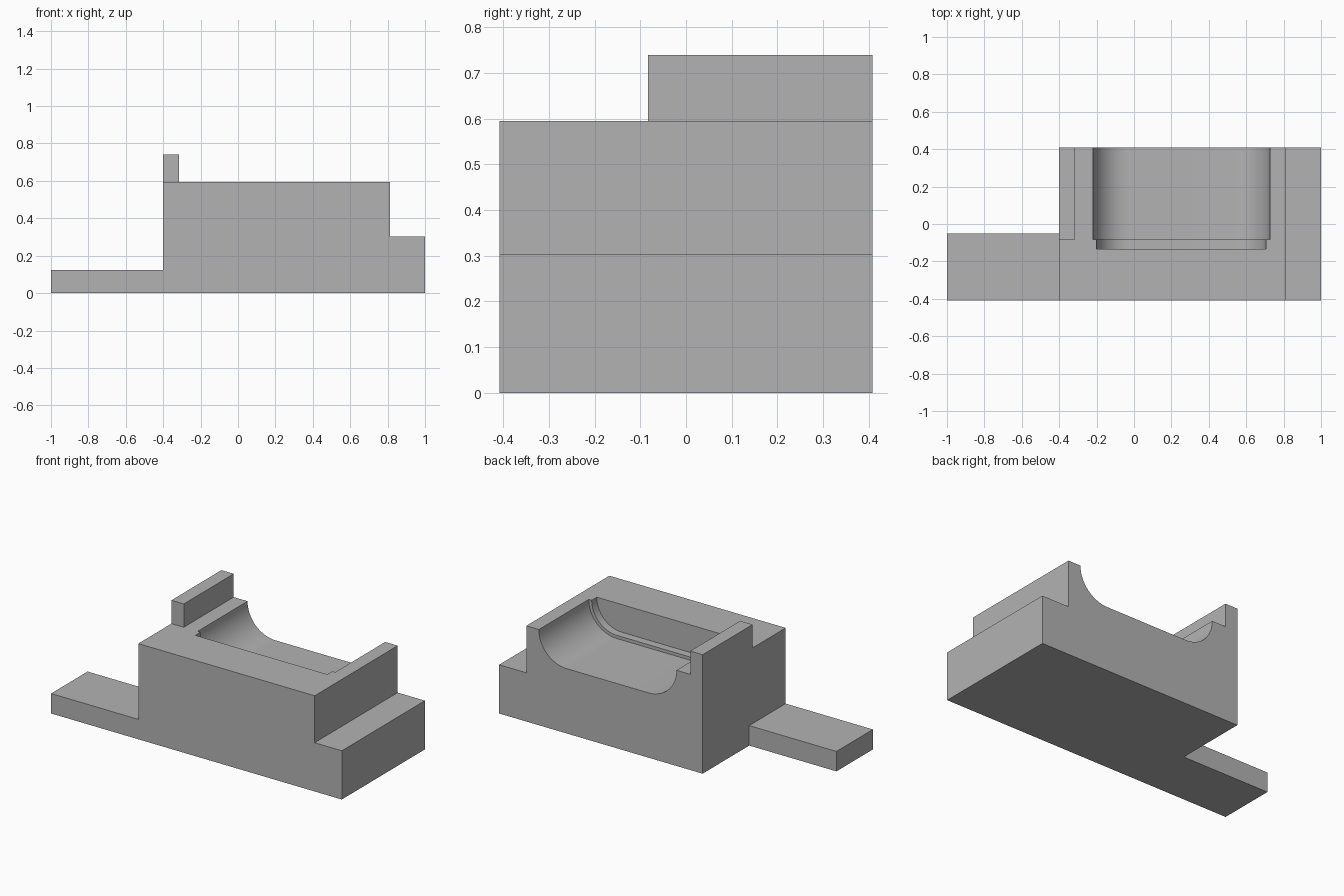
import bpy, bmesh, math

if "Cube" in bpy.data.objects:
    bpy.data.objects.remove(bpy.data.objects["Cube"], do_unlink=True)

grey = bpy.data.materials.new("plain grey")
grey.use_nodes = True
grey.diffuse_color = (0.45, 0.45, 0.45, 1)
grey.node_tree.nodes["Principled BSDF"].inputs["Base Color"].default_value = (0.45, 0.45, 0.45, 1)

DEPTH = 0.408
TOP = 0.595


def extrude(name, profile, y0, y1):
    """Extrude an x-z outline from y0 to y1."""
    bm = bmesh.new()
    face = bm.faces.new([bm.verts.new((x, y0, z)) for x, z in profile])
    new = bmesh.ops.extrude_face_region(bm, geom=[face])["geom"]
    bmesh.ops.translate(bm, vec=(0, y1 - y0, 0),
                        verts=[v for v in new if isinstance(v, bmesh.types.BMVert)])
    bmesh.ops.recalc_face_normals(bm, faces=bm.faces[:])
    mesh = bpy.data.meshes.new(name)
    bm.to_mesh(mesh)
    bm.free()
    mesh.materials.append(grey)
    obj = bpy.data.objects.new(name, mesh)
    bpy.context.collection.objects.link(obj)
    return obj


def box_outline(x0, x1, z0, z1):
    return [(x0, z0), (x1, z0), (x1, z1), (x0, z1)]


def trough_outline(x0, x1, radius, steps=20):
    """Open-topped channel with quarter-round lower corners."""
    pts = [(x0, TOP + 0.1)]
    for cx, start in ((x0 + radius, math.pi), (x1 - radius, 1.5 * math.pi)):
        for i in range(steps + 1):
            a = start + i / steps * math.pi / 2
            pts.append((cx + radius * math.cos(a), TOP + radius * math.sin(a)))
    return pts + [(x1, TOP + 0.1)]


# Body with step, raised rail and side tab in one outline
body = extrude("cradle_body", [
    (-1, 0), (1, 0), (1, 0.303), (0.813, 0.303), (0.813, TOP), (-0.315, TOP),
    (-0.315, 0.74), (-0.4, 0.74), (-0.4, 0.124), (-1, 0.124)], -DEPTH, DEPTH)

# Cutters: rail front, tab back, main trough and its shallower end lip
cutters = [
    extrude("rail_cutter", box_outline(-0.5, -0.25, TOP, 0.9), -0.6, -0.083),
    extrude("tab_cutter", box_outline(-1.1, -0.4, -0.1, 0.3), -0.05, 0.6),
    extrude("trough_cutter", trough_outline(-0.22, 0.727, 0.192), -0.083, 0.6),
    extrude("lip_cutter", trough_outline(-0.2, 0.707, 0.172), -0.133, 0.1),
]
bpy.context.view_layer.objects.active = body
for cutter in cutters:
    mod = body.modifiers.new(cutter.name, "BOOLEAN")
    mod.operation = "DIFFERENCE"
    mod.solver = "EXACT"
    mod.object = cutter
    bpy.ops.object.modifier_apply(modifier=mod.name)
    bpy.data.objects.remove(cutter, do_unlink=True)

# Smooth the trough curves, keep the box edges sharp
for obj in bpy.context.selected_objects:
    obj.select_set(False)
body.select_set(True)
bpy.ops.object.shade_smooth_by_angle(angle=math.radians(30))
